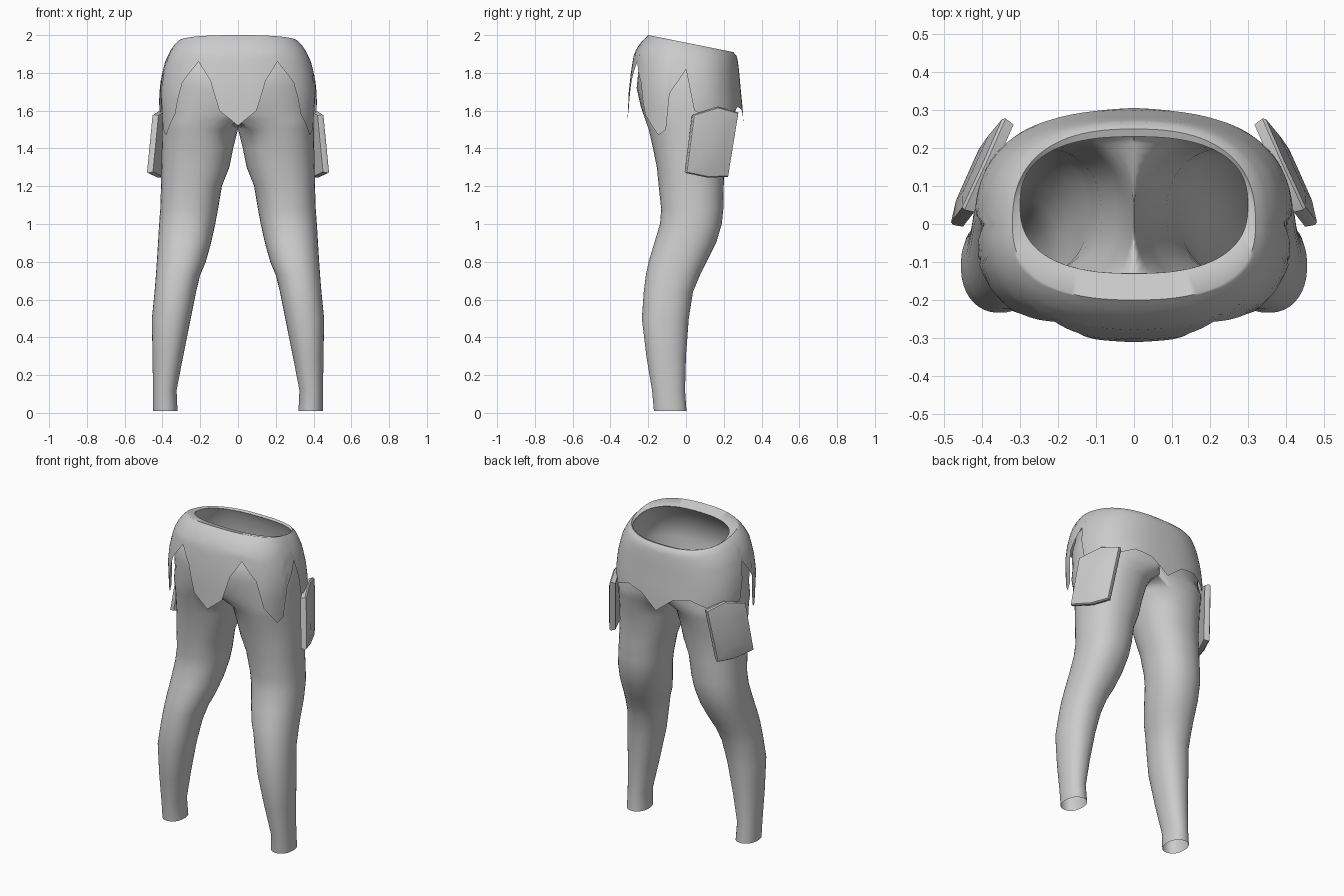
import bpy, bmesh, math

cube = bpy.data.objects.get("Cube")
if cube:
    bpy.data.objects.remove(cube, do_unlink=True)

GREY = (0.6, 0.6, 0.6, 1.0)
cloth = bpy.data.materials.new("plain_grey")
cloth.use_nodes = True
cloth.diffuse_color = GREY
cloth.node_tree.nodes["Principled BSDF"].inputs["Base Color"].default_value = GREY


def finish(name, bm, mirror=False, angle=40):
    """Turn a bmesh into a smooth shaded object, mirrored in x if asked."""
    bmesh.ops.delete(bm, geom=[v for v in bm.verts if not v.link_faces], context='VERTS')
    bmesh.ops.recalc_face_normals(bm, faces=bm.faces)
    mesh = bpy.data.meshes.new(name)
    bm.to_mesh(mesh)
    bm.free()
    mesh.materials.append(cloth)
    ob = bpy.data.objects.new(name, mesh)
    bpy.context.collection.objects.link(ob)
    bpy.ops.object.select_all(action='DESELECT')
    ob.select_set(True)
    bpy.context.view_layer.objects.active = ob
    bpy.ops.object.shade_smooth_by_angle(angle=math.radians(angle))
    if mirror:
        ob.modifiers.new("mirror", 'MIRROR')
    return ob


def bridge(bm, rings, skip_centre=False):
    """Join closed rings of equal length; optionally leave the x = 0 plane open."""
    for low, high in zip(rings, rings[1:]):
        for i in range(len(low)):
            j = (i + 1) % len(low)
            quad = [low[i], low[j], high[j], high[i]]
            if skip_centre and all(v.co.x < 1e-5 for v in quad):
                continue
            bm.faces.new(quad)


def lookup(table, key):
    """Straight-line interpolation in rows of (key, value, ...)."""
    if key <= table[0][0]:
        return table[0][1:]
    for a, b in zip(table, table[1:]):
        if key <= b[0]:
            t = (key - a[0]) / (b[0] - a[0])
            return tuple(p + (q - p) * t for p, q in zip(a[1:], b[1:]))
    return table[-1][1:]


def power(value, n):
    return math.copysign(abs(value) ** (2 / n), value)


# Trousers: one leg lofted upward, opening into half a pelvis
LEG = [  # height, inner x, outer x, front y, back y
    (0.01, .320, .450, -.170, .003),
    (0.12, .325, .450, -.180, -.005),
    (0.30, .290, .453, -.210, .000),
    (0.50, .250, .456, -.234, .015),
    (0.64, .222, .442, -.224, .037),
    (0.73, .200, .435, -.213, .075),
    (0.80, .170, .430, -.198, .110),
    (0.90, .142, .424, -.168, .160),
    (1.00, .120, .418, -.138, .190),
    (1.08, .105, .412, -.132, .198),
    (1.20, .085, .408, -.145, .200),
    (1.30, .045, .406, -.155, .205),
    (1.40, .025, .404, -.175, .220),
    (1.50, .000, .402, -.198, .243),
    (1.55, -.10, .400, -.215, .258),
    (1.62, -.40, .398, -.240, .266),
    (1.72, -.39, .390, -.262, .270),
    (1.84, -.36, .360, -.250, .258),
]
COLS = 40
bm = bmesh.new()
rings = []
for z, x0, x1, yf, yb in LEG + [(1.95, -.30, .30, -.13, .23)]:
    n = 2.2 if z < 1.52 else 2.5
    top = z > 1.9
    ring = []
    for i in range(COLS):
        a = math.tau * (i + 0.5) / COLS
        x = (x0 + x1) / 2 + (x1 - x0) / 2 * power(math.cos(a), n)
        y = (yf + yb) / 2 + (yb - yf) / 2 * power(math.sin(a), n)
        ring.append(bm.verts.new((max(x, 0), y, z - 0.2 * y if top else z)))
    rings.append(ring)
bridge(bm, rings, skip_centre=True)
finish("trousers", bm, mirror=True, angle=60)

# Skirt: rolled waistband flaring into a pointed hem
FLARE = [  # drop below the crest, side x, front y, back y
    (0, .320, .200, .250),
    (.02, .340, .222, .268),
    (.05, .360, .248, .275),
    (.10, .385, .276, .281),
    (.20, .410, .292, .290),
    (.30, .420, .303, .300),
    (.50, .405, .312, .311),
]
HEM = [  # degrees from the front, height
    (0, 1.52), (18, 1.60), (27, 1.76), (39, 1.86), (51, 1.75), (57, 1.58),
    (69, 1.47), (75, 1.50), (78, 1.69), (90, 1.82), (96, 1.60), (108, 1.56),
    (120, 1.56), (141, 1.62), (159, 1.60), (180, 1.51),
]
STEPS, ROWS = 120, 12


def outline(phi, side, front, back, shift=0.0):
    """Point of a rounded-box outline in the direction phi from the front."""
    s, c = math.sin(phi), math.cos(phi)
    depth = front if c > 0 else back
    r = (abs(s / side) ** 2.5 + abs(c / depth) ** 2.5) ** -0.4
    return r * s, shift - r * c


bm = bmesh.new()
rings = [[] for _ in range(ROWS + 2)]
for i in range(STEPS):
    deg = i * 360 / STEPS
    phi = math.radians(deg)
    hem = lookup(HEM, min(deg, 360 - deg))[0]
    x, y = outline(phi, .30, .18, .18, shift=.05)
    rings[0].append(bm.verts.new((x, y, 1.95 - 0.2 * y)))
    crest = 1.96 - 0.2 * outline(phi, *FLARE[0][1:])[1]
    for row in range(ROWS + 1):
        drop = (crest - hem) * (row / ROWS) ** 1.6
        x, y = outline(phi, *lookup(FLARE, drop))
        rings[row + 1].append(bm.verts.new((x, y, crest - drop)))
bridge(bm, rings)
finish("skirt", bm, angle=60)

# Hip pouches: slanted slabs with a padded outer face
POUCH = [(.04, 1.58), (.17, 1.62), (.28, 1.59), (.225, 1.25), (.12, 1.245), (.0, 1.27)]
CENTRE_Y, CENTRE_Z = 0.14, 1.43
bm = bmesh.new()
rings = []
for scale, lift in ((.96, -.032), (1, -.006), (.97, .002), (.6, .016)):
    ring = []
    for py, pz in POUCH:
        y = CENTRE_Y + (py - CENTRE_Y) * scale
        z = CENTRE_Z + (pz - CENTRE_Z) * scale
        x = 0.482 - 0.45 * y - 0.04 * (z - 1.27)
        ring.append(bm.verts.new((x + lift * 0.9, y + lift * 0.4, z)))
    rings.append(ring)
bridge(bm, rings)
bm.faces.new(rings[0])
bm.faces.new(rings[-1])
finish("hip_pouches", bm, mirror=True, angle=40)
